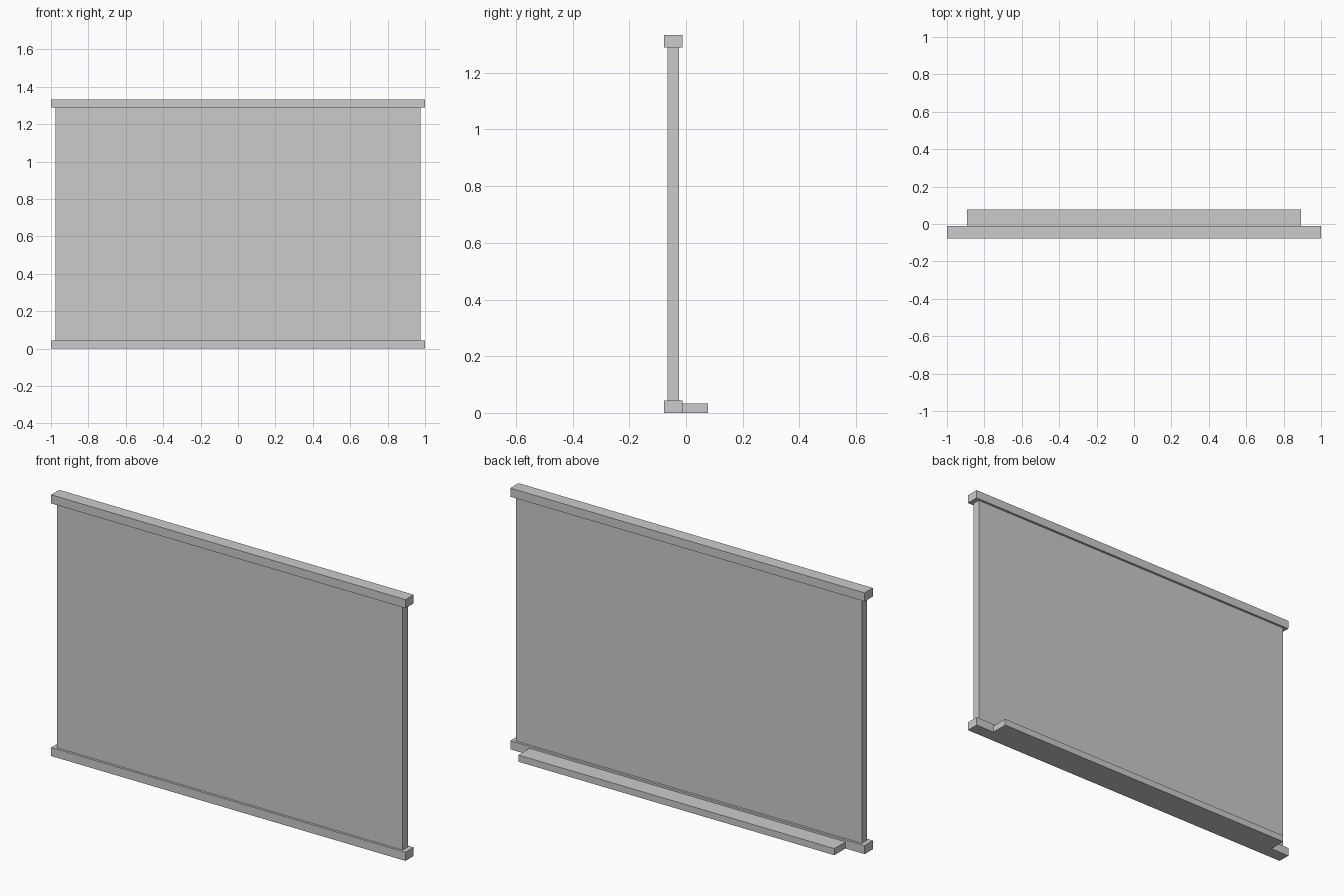
import bpy

if "Cube" in bpy.data.objects:
    bpy.data.objects.remove(bpy.data.objects["Cube"])


def box(name, x_half, y0, y1, z0, z1):
    """Axis-aligned box centred on x = 0."""
    bpy.ops.mesh.primitive_cube_add(size=1, location=(0, (y0 + y1) / 2, (z0 + z1) / 2))
    obj = bpy.context.object
    obj.name = name
    obj.scale = (2 * x_half, y1 - y0, z1 - z0)
    bpy.ops.object.transform_apply(location=False, rotation=False, scale=True)
    return obj


RAIL_Y = (-0.078, -0.012)
RAIL_H = 0.044
HEIGHT = 1.333

# Main board panel, held between the two rails
box("board_panel", 0.976, -0.066, -0.024, RAIL_H, HEIGHT - RAIL_H)

# Top and bottom rails
for name, z in (("bottom_rail", 0), ("top_rail", HEIGHT - RAIL_H)):
    box(name, 1.0, *RAIL_Y, z, z + RAIL_H)

# Ledge along the back of the bottom rail
box("back_ledge", 0.892, RAIL_Y[1], 0.078, 0, 0.034)
